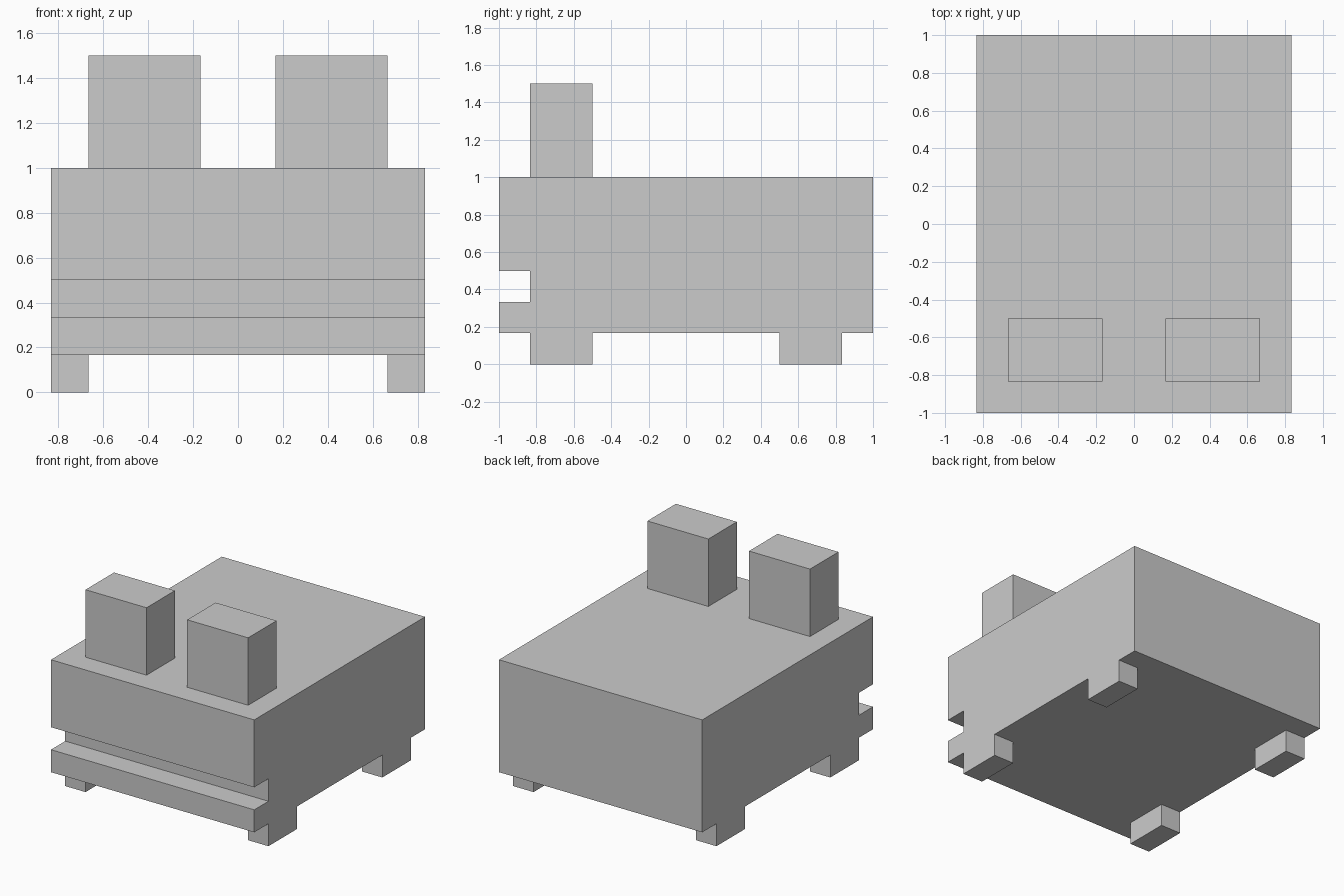
import bpy, bmesh

if "Cube" in bpy.data.objects:
    bpy.data.objects.remove(bpy.data.objects["Cube"])

U = 1 / 6  # the whole model sits on a grid of sixths


def extrude_x(name, profile, x0, x1):
    """Extrude a closed (y, z) profile from x0 to x1, all in grid units."""
    bm = bmesh.new()
    face = bm.faces.new([bm.verts.new((x0 * U, y * U, z * U)) for y, z in profile])
    moved = bmesh.ops.extrude_face_region(bm, geom=[face])["geom"]
    verts = [v for v in moved if isinstance(v, bmesh.types.BMVert)]
    bmesh.ops.translate(bm, verts=verts, vec=((x1 - x0) * U, 0, 0))
    bmesh.ops.recalc_face_normals(bm, faces=bm.faces)
    mesh = bpy.data.meshes.new(name)
    bm.to_mesh(mesh)
    bm.free()
    obj = bpy.data.objects.new(name, mesh)
    bpy.context.collection.objects.link(obj)
    return obj


def box(name, x0, x1, y0, y1, z0, z1):
    return extrude_x(name, [(y0, z0), (y1, z0), (y1, z1), (y0, z1)], x0, x1)


# Body with the mouth groove across the front
extrude_x("body", [(-6, 1), (6, 1), (6, 6), (-6, 6),
                   (-6, 3), (-5, 3), (-5, 2), (-6, 2)], -5, 5)

for side, x_sign in (("left", -1), ("right", 1)):
    # Raised eye block
    a, b = sorted((x_sign * 1, x_sign * 4))
    box(f"{side}_eye", a, b, -5, -3, 6, 9)
    # Short legs, flush with the body sides
    a, b = sorted((x_sign * 4, x_sign * 5))
    for end, y0 in (("front", -5), ("back", 3)):
        box(f"{end}_{side}_leg", a, b, y0, y0 + 2, 0, 1)
